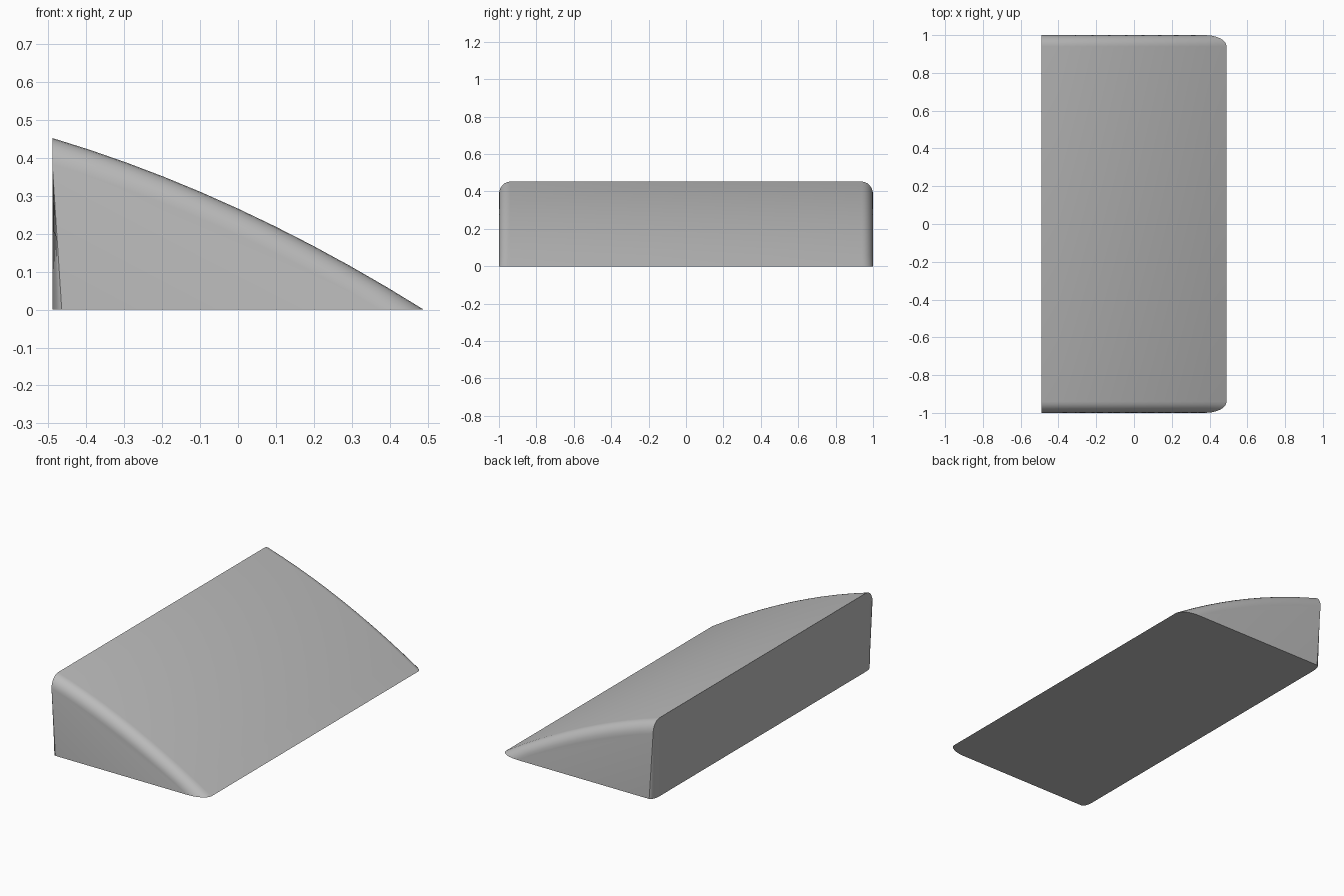
import bpy, bmesh, math

cube = bpy.data.objects.get("Cube")
if cube:
    bpy.data.objects.remove(cube, do_unlink=True)

BACK, HALF_LENGTH, ROUND_Y, DROP = -0.49, 1.0, 0.06, 0.07
SLOPE_STEPS, ROUND_STEPS = 10, 6
A, B, C = 0.2666, -0.462, -0.167  # gently bowed slope: z = A + B x + C x^2

mat = bpy.data.materials.new("plain grey")
mat.use_nodes = True
grey = (0.5, 0.5, 0.5, 1)
mat.diffuse_color = grey
mat.node_tree.nodes["Principled BSDF"].inputs["Base Color"].default_value = grey


def section(bm, y, inset):
    """Wedge cross-section, lowered by inset (0 to 1) toward the rounded ends."""
    a = A - DROP * inset
    tip = (-B - math.sqrt(B * B - 4 * C * a)) / (2 * C)
    points = [(BACK + 0.025 * inset, 0)]
    for i in range(SLOPE_STEPS + 1):
        x = BACK + (tip - BACK) * i / SLOPE_STEPS
        points.append((x, max(0, a + B * x + C * x * x)))
    return [bm.verts.new((x, y, z)) for x, z in points]


# Stations along the length, with a quarter round at each end
angles = [math.pi / 2 * i / ROUND_STEPS for i in range(ROUND_STEPS + 1)]
half = [(HALF_LENGTH - ROUND_Y * (1 - math.sin(a)), 1 - math.cos(a)) for a in angles]
stations = [(-y, d) for y, d in reversed(half)] + half

# Loft the wedge and close its ends
bm = bmesh.new()
rings = [section(bm, y, d) for y, d in stations]
for r, s in zip(rings, rings[1:]):
    for i in range(len(r)):
        j = (i + 1) % len(r)
        bm.faces.new((r[i], r[j], s[j], s[i]))
bm.faces.new(rings[0])
bm.faces.new(rings[-1])
bmesh.ops.recalc_face_normals(bm, faces=bm.faces)

mesh = bpy.data.meshes.new("wedge_body")
bm.to_mesh(mesh)
bm.free()
mesh.materials.append(mat)
wedge = bpy.data.objects.new("wedge_body", mesh)
bpy.context.collection.objects.link(wedge)

# Soft rounded ends, sharp back and base edges
bpy.ops.object.select_all(action='DESELECT')
wedge.select_set(True)
bpy.context.view_layer.objects.active = wedge
bpy.ops.object.shade_smooth_by_angle(angle=math.radians(30))
